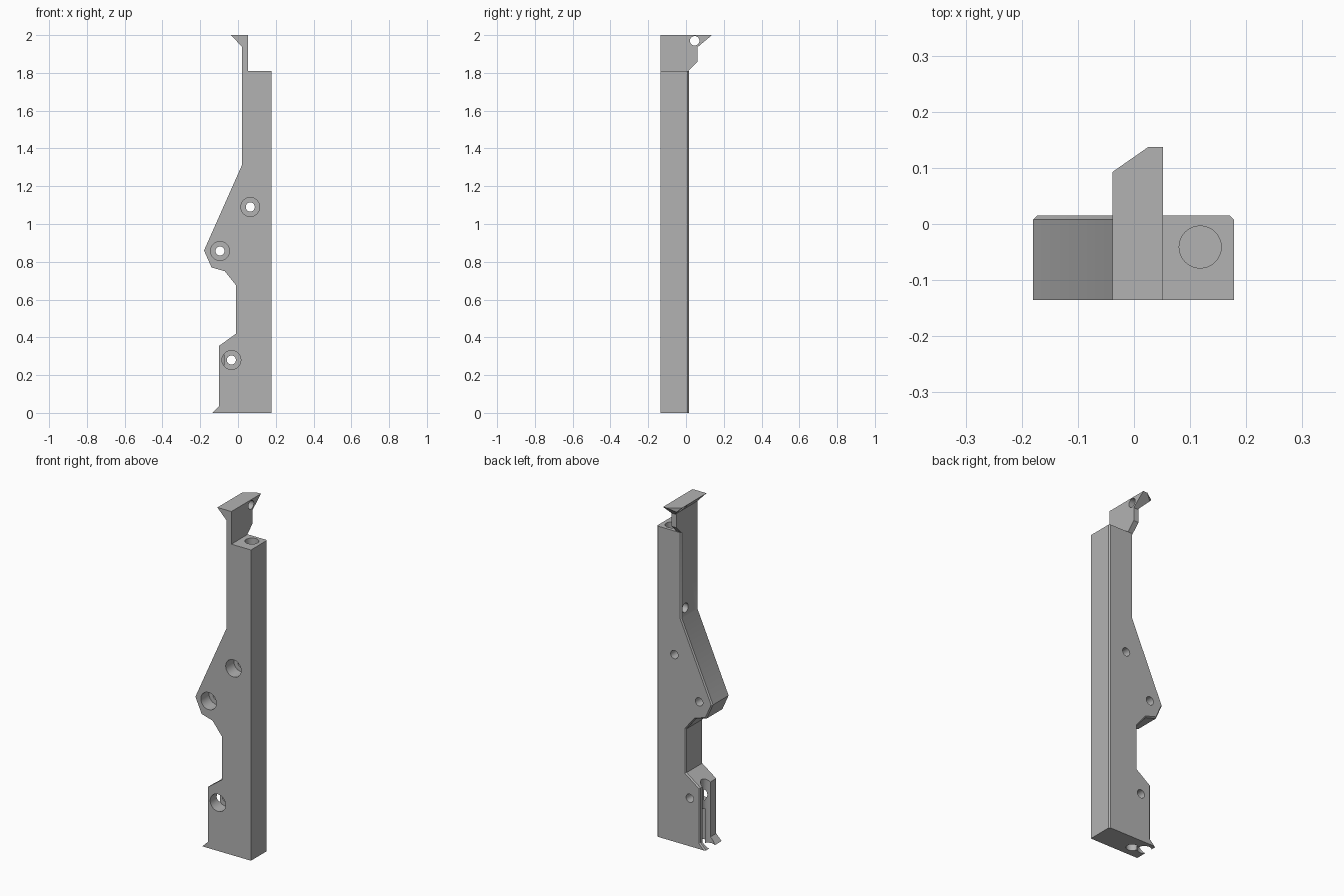
import bpy, bmesh, math
from mathutils import Vector

cube = bpy.data.objects.get("Cube")
if cube:
    bpy.data.objects.remove(cube)

grey = bpy.data.materials.new("plain grey")
grey.use_nodes = True
grey.diffuse_color = (0.45, 0.45, 0.45, 1)
grey.node_tree.nodes["Principled BSDF"].inputs["Base Color"].default_value = (0.45, 0.45, 0.45, 1)

FRONT, BACK = -0.135, 0.015
LOW, HIGH = 1.81, 2.0


def prism(name, outline, axis, start, end, chamfer=0):
    """Extrude a 2D outline along an axis; optionally chamfer its far rim."""
    place = {"x": lambda a, b, t: (t, a, b),
             "y": lambda a, b, t: (a, t, b),
             "z": lambda a, b, t: (a, b, t)}[axis]
    bm = bmesh.new()
    near = [bm.verts.new(place(a, b, start)) for a, b in outline]
    far = [bm.verts.new(place(a, b, end)) for a, b in outline]
    bm.faces.new(near)
    cap = bm.faces.new(far[::-1])
    for i in range(len(near)):
        j = (i + 1) % len(near)
        bm.faces.new((near[i], far[i], far[j], near[j]))
    bmesh.ops.recalc_face_normals(bm, faces=bm.faces)
    if chamfer:
        # Level end edges stay sharp
        rim = [e for e in cap.edges
               if not all(v.co.z < 0.001 for v in e.verts)
               and not all(v.co.z > LOW - 0.001 for v in e.verts)]
        bmesh.ops.bevel(bm, geom=rim, offset=chamfer, segments=1, affect="EDGES")
    mesh = bpy.data.meshes.new(name)
    bm.to_mesh(mesh)
    bm.free()
    mesh.materials.append(grey)
    ob = bpy.data.objects.new(name, mesh)
    bpy.context.collection.objects.link(ob)
    return ob


def circle(a, b, r, n=32):
    return [(a + r * math.cos(math.tau * i / n), b + r * math.sin(math.tau * i / n))
            for i in range(n)]


def combine(ob, tool, operation="DIFFERENCE"):
    mod = ob.modifiers.new("cut", "BOOLEAN")
    mod.operation, mod.solver, mod.object = operation, "EXACT", tool
    bpy.context.view_layer.objects.active = ob
    bpy.ops.object.modifier_apply(modifier=mod.name)
    bpy.data.objects.remove(tool)


def drill(ob, axis, a, b, r, start, end):
    combine(ob, prism("cutter", circle(a, b, r), axis, start, end))


# Main bar with its side bulge, notch and small foot
bar = prism("main_bar", [
    (-0.135, 0), (0.178, 0), (0.178, LOW), (0.02, LOW), (0.02, 1.31),
    (-0.18, 0.86), (-0.14, 0.77), (-0.07, 0.75), (-0.01, 0.675),
    (-0.01, 0.42), (-0.1, 0.355), (-0.1, 0.035)], "y", FRONT, BACK, chamfer=0.007)

# Counterbored screw holes
for x, z in [(0.065, 1.09), (-0.095, 0.857), (-0.035, 0.28)]:
    drill(bar, "y", x, z, 0.05, -0.2, -0.06)
    drill(bar, "y", x, z, 0.024, -0.2, 0.1)

# Long bore from the top, its side outlet, bottom bore and side groove
drill(bar, "z", 0.118, -0.041, 0.0375, 1.3, 1.9)
drill(bar, "x", -0.022, 1.36, 0.027, -0.1, 0.118)
drill(bar, "z", -0.045, -0.069, 0.032, -0.1, 0.2)
drill(bar, "z", -0.108, -0.045, 0.038, -0.1, 0.5)

# Top tab with overhanging lip
tab = prism("top_tab", [
    (0.02, LOW), (0.052, LOW), (0.052, HIGH), (-0.038, HIGH), (0.02, 1.94)],
    "y", FRONT, 0.2)
side = prism("cutter", [
    (-0.3, 1.7), (-0.098, 1.7), (0.06, 1.858), (0.06, 1.935), (0.137, HIGH),
    (0.137, 2.1), (-0.3, 2.1)], "x", -0.3, 0.3)
combine(tab, side, "INTERSECT")
corner = prism("cutter", [(-0.038 - 0.063, 0.049), (0.025 + 0.063, 0.181), (-0.101, 0.181)],
               "z", 1.7, 2.1)
combine(tab, corner)
drill(tab, "x", 0.046, 1.97, 0.025, -0.2, 0.2)

# Smooth the bores, keep edges crisp
for ob in (bar, tab):
    bpy.ops.object.select_all(action="DESELECT")
    ob.select_set(True)
    bpy.context.view_layer.objects.active = ob
    bpy.ops.object.shade_smooth_by_angle(angle=math.radians(25))
